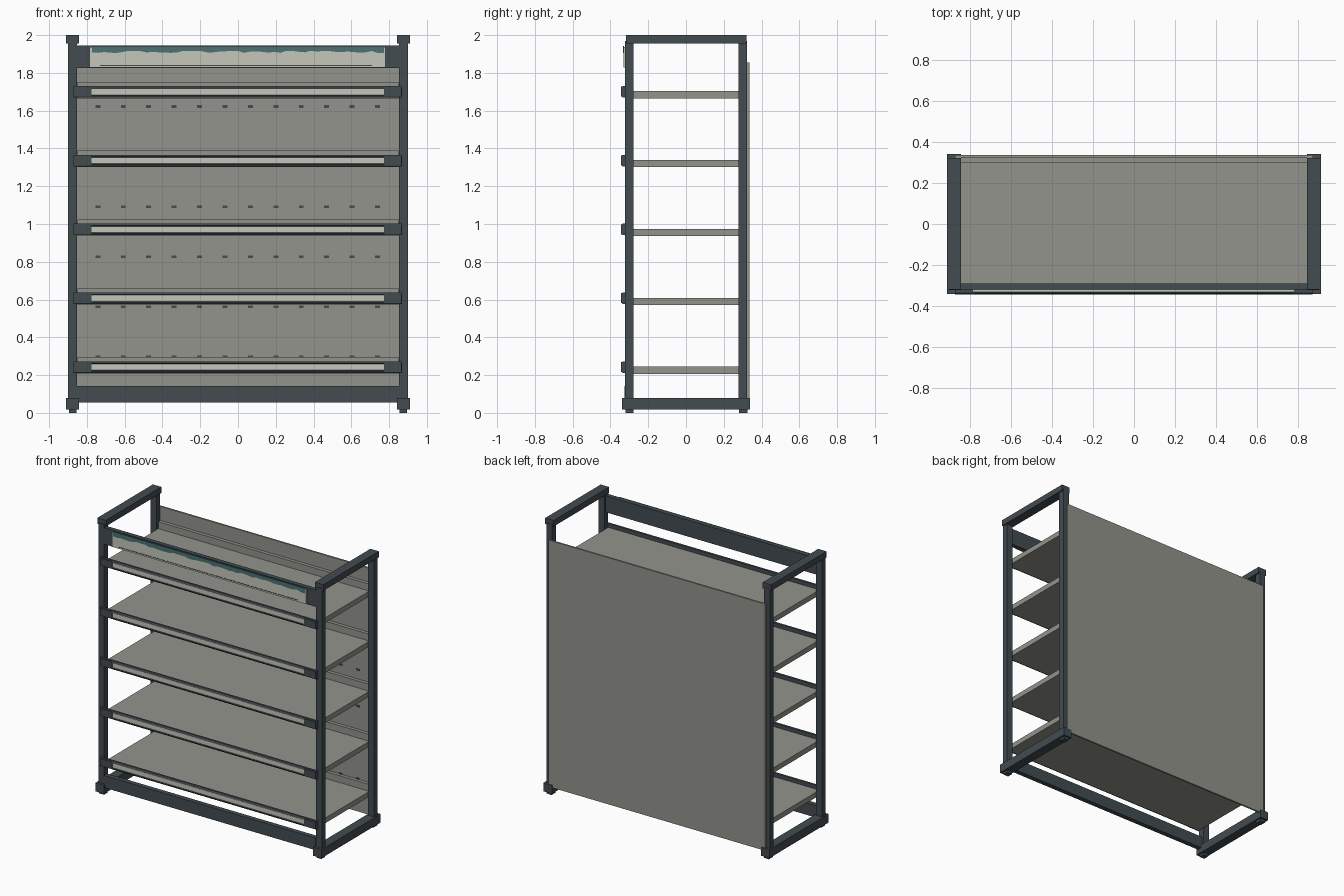
import bpy, bmesh, random

if "Cube" in bpy.data.objects:
    bpy.data.objects.remove(bpy.data.objects["Cube"])

random.seed(4)


def material(name, rgb):
    m = bpy.data.materials.new(name)
    m.diffuse_color = (*rgb, 1)
    m.use_nodes = True
    m.node_tree.nodes["Principled BSDF"].inputs["Base Color"].default_value = m.diffuse_color
    return m


SLATE = material("dark slate metal", (0.055, 0.072, 0.083))
GREY = material("warm grey panel", (0.29, 0.295, 0.262))
CREAM = material("pale label", (0.56, 0.565, 0.49))
TEAL = material("teal trim", (0.075, 0.165, 0.175))


def finish(name, bm, mat):
    bmesh.ops.recalc_face_normals(bm, faces=bm.faces)
    mesh = bpy.data.meshes.new(name)
    bm.to_mesh(mesh)
    bm.free()
    mesh.materials.append(mat)
    ob = bpy.data.objects.new(name, mesh)
    bpy.context.collection.objects.link(ob)
    return ob


def add_box(bm, x, y, z):
    """Box from (min, max) pairs."""
    vs = bmesh.ops.create_cube(bm, size=1)["verts"]
    for v in vs:
        v.co = [(r[0] + r[1]) / 2 + c * (r[1] - r[0]) for r, c in zip((x, y, z), v.co)]


def boxes(name, mat, *ranges):
    bm = bmesh.new()
    for r in ranges:
        add_box(bm, *r)
    return finish(name, bm, mat)


def extrude_x(name, mat, profile, x0, x1):
    """Sweep a (y, z) profile along x."""
    bm = bmesh.new()
    a = [bm.verts.new((x0, y, z)) for y, z in profile]
    b = [bm.verts.new((x1, y, z)) for y, z in profile]
    bm.faces.new(a)
    bm.faces.new(b)
    for i in range(len(a)):
        j = (i + 1) % len(a)
        bm.faces.new((a[i], a[j], b[j], b[i]))
    return finish(name, bm, mat)


# Side frames: posts, base bar, top bar and feet, mirrored left and right
for side, s in (("left", -1), ("right", 1)):
    def sx(a, b):
        return tuple(sorted((s * a, s * b)))
    boxes(f"{side}_front_post", SLATE, (sx(0.852, 0.9), (-0.322, -0.277), (0.07, 1.97)))
    boxes(f"{side}_back_post", SLATE, (sx(0.852, 0.9), (0.277, 0.322), (0.07, 1.97)))
    boxes(f"{side}_base_bar", SLATE, (sx(0.842, 0.91), (-0.34, 0.34), (0.018, 0.08)))
    boxes(f"{side}_top_bar", SLATE, (sx(0.842, 0.91), (-0.318, 0.32), (1.956, 2.0)))
    boxes(f"{side}_feet", SLATE,
          (sx(0.855, 0.895), (-0.32, -0.278), (0, 0.02)),
          (sx(0.855, 0.895), (0.28, 0.325), (0, 0.02)))

# Back panel, and rows of slots on its inner face
boxes("back_panel", GREY, ((-0.872, 0.872), (0.322, 0.335), (0.06, 1.855)))
boxes("back_slots", SLATE,
      *[((-0.742 + 0.1346 * i - 0.013, -0.742 + 0.1346 * i + 0.013),
         (0.319, 0.323), (z - 0.007, z + 0.007))
        for z in (0.297, 0.562, 0.827, 1.092, 1.357, 1.622) for i in range(12)])

# Bottom kick rail
boxes("kick_rail", SLATE, ((-0.853, 0.853), (-0.325, -0.29), (0.055, 0.143)))

# Shelves with a rear lip, a front rail, end clips and a label strip
for n in range(5):
    t = 0.245 + 0.3645 * n
    boxes(f"shelf_{n + 1}", GREY, ((-0.85, 0.85), (-0.32, 0.30), (t - 0.038, t)))
    boxes(f"shelf_lip_{n + 1}", GREY, ((-0.85, 0.85), (0.297, 0.322), (t - 0.038, t + 0.05)))
    lo, hi = t - 0.033, t + 0.028
    extrude_x(f"shelf_rail_{n + 1}", SLATE,
              [(-0.32, lo), (-0.336, lo), (-0.342, lo + 0.01), (-0.335, lo + 0.014),
               (-0.335, hi - 0.014), (-0.342, hi - 0.01), (-0.336, hi), (-0.32, hi)],
              -0.872, 0.868)
    boxes(f"rail_end_clips_{n + 1}", SLATE,
          *[((c - 0.047, c + 0.047), (-0.343, -0.333), (lo + 0.004, hi - 0.004))
            for c in (-0.823, 0.819)])
    boxes(f"rail_label_{n + 1}", CREAM,
          ((-0.775, 0.772), (-0.338, -0.334), (lo + 0.014, hi - 0.014)))

# Header board with its label
boxes("header_board", SLATE, ((-0.853, 0.853), (-0.322, -0.29), (1.825, 1.945)))
boxes("header_label", CREAM, ((-0.785, 0.78), (-0.33, -0.321), (1.828, 1.938)))
boxes("header_pinstripe", SLATE, ((-0.73, 0.71), (-0.3315, -0.3295), (1.837, 1.842)))

# Teal band with a ragged lower edge along the header top
bm = bmesh.new()
top, low = [], []
for i in range(49):
    x = -0.772 + 1.544 * i / 48
    top.append(bm.verts.new((x, -0.333, 1.942)))
    low.append(bm.verts.new((x, -0.333, 1.909 + random.uniform(-0.004, 0.009))))
faces = [bm.faces.new((low[i], low[i + 1], top[i + 1], top[i])) for i in range(48)]
ext = bmesh.ops.extrude_face_region(bm, geom=faces)["geom"]
for v in ext:
    if isinstance(v, bmesh.types.BMVert):
        v.co.y += 0.004
finish("header_ragged_band", bm, TEAL)
